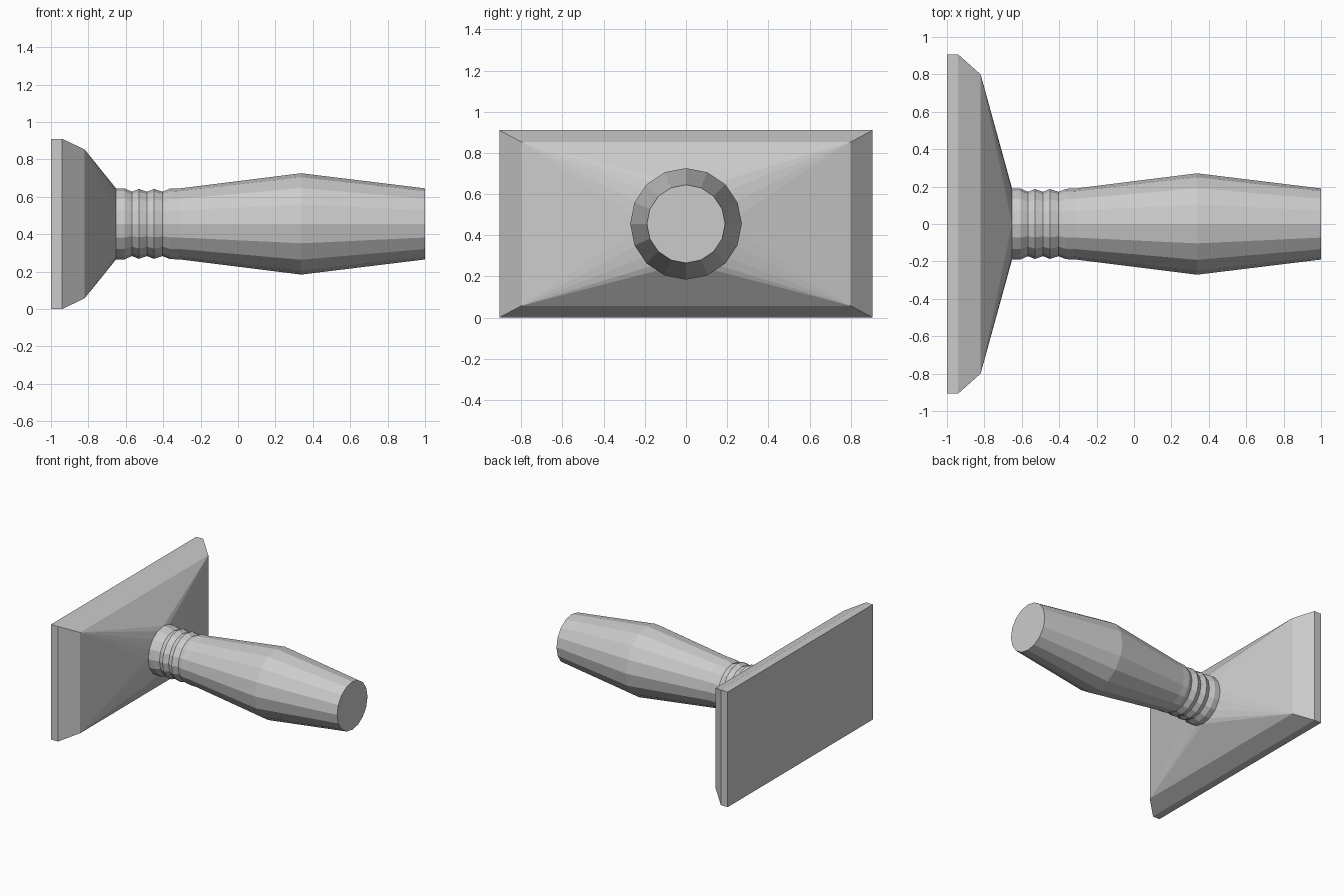
import bpy, bmesh
from math import sin, cos, pi

if "Cube" in bpy.data.objects:
    bpy.data.objects.remove(bpy.data.objects["Cube"])

N = 16          # sides of the round parts
CZ = 0.455      # height of the handle axis


def ring(bm, x, r):
    return [bm.verts.new((x, r * cos(2 * pi * i / N), CZ + r * sin(2 * pi * i / N)))
            for i in range(N)]


def rect(bm, x, hy, hz):
    return [bm.verts.new((x, sy * hy, CZ + sz * hz))
            for sy, sz in ((1, 1), (-1, 1), (-1, -1), (1, -1))]


def bridge(bm, a, b):
    n = len(a)
    for i in range(n):
        j = (i + 1) % n
        bm.faces.new((a[i], a[j], b[j], b[i]))


def finish(bm, name):
    bmesh.ops.recalc_face_normals(bm, faces=bm.faces[:])
    me = bpy.data.meshes.new(name)
    bm.to_mesh(me)
    bm.free()
    ob = bpy.data.objects.new(name, me)
    bpy.context.collection.objects.link(ob)
    return ob


# Stamp head: rectangular plate, bevel, then a taper into the round neck
bm = bmesh.new()
plate = [rect(bm, x, hy, hz) for x, hy, hz in
         ((-1, 0.907, 0.455), (-0.94, 0.907, 0.455), (-0.82, 0.80, 0.398))]
bm.faces.new(plate[0])
for a, b in zip(plate, plate[1:]):
    bridge(bm, a, b)
corners = plate[-1]
neck = ring(bm, -0.652, 0.19)
for i in range(N):
    bm.faces.new((corners[i // 4], neck[i], neck[(i + 1) % N]))
for k in range(4):
    bm.faces.new((corners[k], corners[(k + 1) % 4], neck[4 * (k + 1) % N]))
bm.faces.new(neck)
finish(bm, "stamp_head")

# Turned handle: grooved collar and swelling grip
profile = [(-0.652, 0.19), (-0.607, 0.19), (-0.567, 0.172), (-0.53, 0.187),
           (-0.487, 0.172), (-0.45, 0.187), (-0.403, 0.172), (-0.365, 0.188),
           (-0.31, 0.19), (0.337, 0.271), (1.0, 0.19)]
bm = bmesh.new()
rings = [ring(bm, x, r) for x, r in profile]
for a, b in zip(rings, rings[1:]):
    bridge(bm, a, b)
bm.faces.new(rings[0])
bm.faces.new(rings[-1])
finish(bm, "handle")
